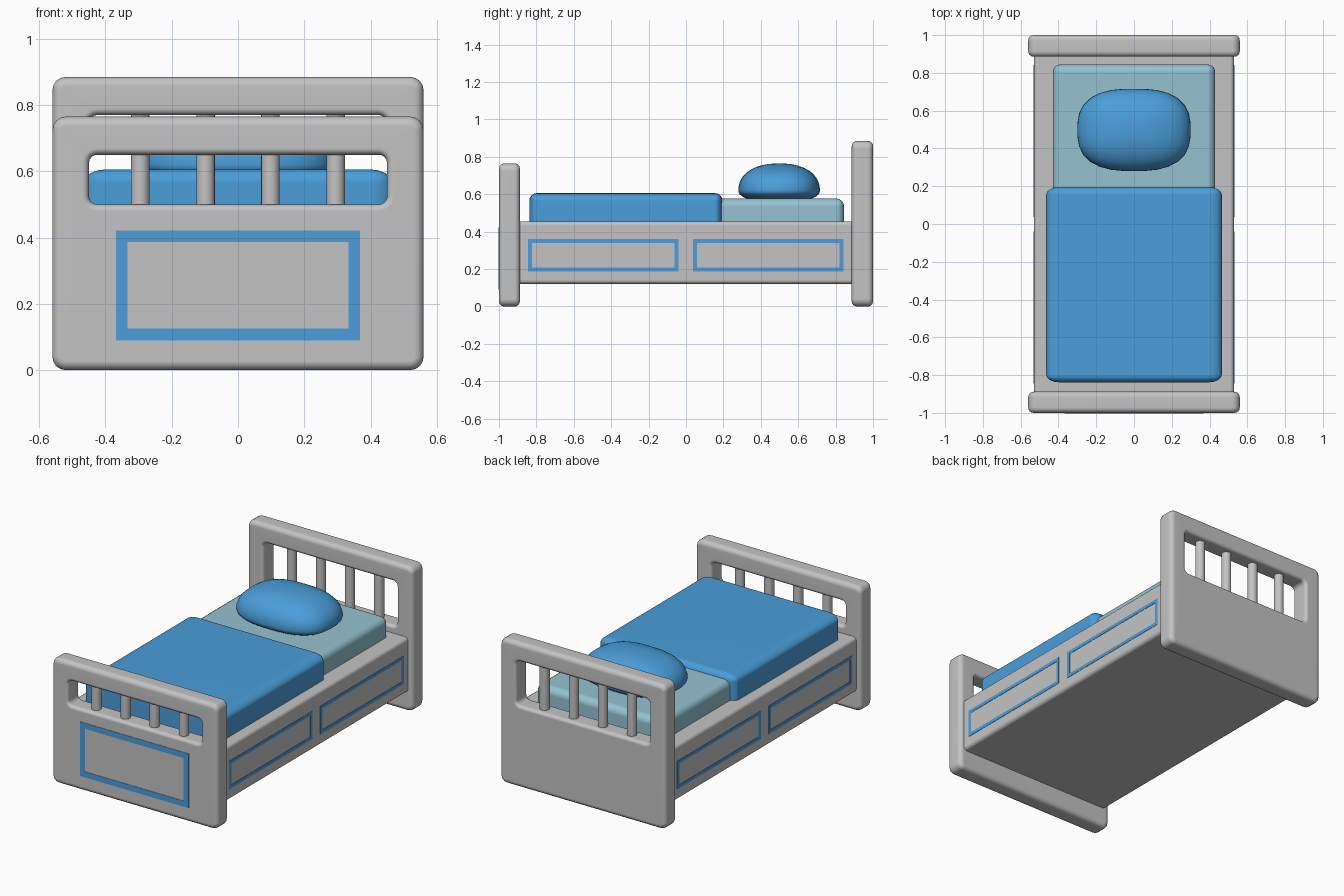
import bpy, bmesh, math
from mathutils import Vector

if "Cube" in bpy.data.objects:
    bpy.data.objects.remove(bpy.data.objects["Cube"])


def material(name, rgb):
    m = bpy.data.materials.new(name)
    m.diffuse_color = (*rgb, 1)
    m.use_nodes = True
    m.node_tree.nodes["Principled BSDF"].inputs["Base Color"].default_value = m.diffuse_color
    return m


GREY = material("grey paint", (0.55, 0.55, 0.56))
BLUE = material("blue fabric", (0.07, 0.34, 0.70))
PALE = material("pale blue sheet", (0.30, 0.54, 0.64))


def finish(bm, name, mat, smooth=True):
    bmesh.ops.recalc_face_normals(bm, faces=bm.faces[:])
    me = bpy.data.meshes.new(name)
    bm.to_mesh(me)
    bm.free()
    me.materials.append(mat)
    ob = bpy.data.objects.new(name, me)
    bpy.context.collection.objects.link(ob)
    if smooth:
        bpy.ops.object.select_all(action='DESELECT')
        ob.select_set(True)
        bpy.context.view_layer.objects.active = ob
        bpy.ops.object.shade_smooth_by_angle(angle=math.radians(40))
    return ob


def weighted(ob):
    w = ob.modifiers.new("weighted", 'WEIGHTED_NORMAL')
    w.keep_sharp = True


def rounded_rect(x0, x1, z0, z1, r, n=4):
    """Points of a rounded rectangle, n + 1 per corner (one if r is 0)."""
    pts = []
    corners = [(x1 - r, z1 - r), (x0 + r, z1 - r), (x0 + r, z0 + r), (x1 - r, z0 + r)]
    for i, (cx, cz) in enumerate(corners):
        for k in range(n + 1 if r else 1):
            a = math.pi / 2 * (i + (k / n if r else 0))
            pts.append((cx + r * math.cos(a), cz + r * math.sin(a)))
    return pts


def skin(rings, name, mat, smooth=True):
    """Quads between successive closed rings, last joined to first."""
    bm = bmesh.new()
    vs = [[bm.verts.new(p) for p in ring] for ring in rings]
    n = len(vs[0])
    for i, a in enumerate(vs):
        b = vs[(i + 1) % len(vs)]
        for k in range(n):
            bm.faces.new((a[k], a[(k + 1) % n], b[(k + 1) % n], b[k]))
    return finish(bm, name, mat, smooth)


def end_board(name, y0, y1, top, hole_top):
    """Board with a rounded window; rounded over on outer and inner edges."""
    rings = []

    def add(outer, inset, y):
        if outer:
            pts = rounded_rect(-0.56 + inset, 0.56 - inset, inset, top - inset, 0.04 - inset)
        else:
            pts = rounded_rect(-0.45 - inset, 0.45 + inset, 0.50 - inset,
                               hole_top + inset, 0.025 + inset)
        rings.append([(x, y, z) for x, z in pts])

    steps = 4
    for outer, b in ((True, 0.028), (False, 0.02)):
        arc = [(b * (1 - math.sin(a)), b * (1 - math.cos(a)))
               for a in (math.pi / 2 * k / steps for k in range(steps + 1))]
        front = [(i, y0 + d) for i, d in arc]
        back = [(i, y1 - d) for i, d in reversed(arc)]
        profile = front + back
        for i, y in (profile if outer else reversed(profile)):
            add(outer, i, y)
    weighted(skin(rings, name, GREY))
    # round bars in the window
    for i, x in enumerate((-0.295, -0.098, 0.098, 0.295)):
        bm = bmesh.new()
        bmesh.ops.create_cone(bm, cap_ends=True, segments=20, radius1=0.028, radius2=0.028,
                              depth=hole_top - 0.48)
        bmesh.ops.translate(bm, verts=bm.verts[:],
                            vec=(x, (y0 + y1) / 2, (hole_top + 0.50) / 2))
        finish(bm, f"{name}_bar_{i + 1}", GREY)


def soft_box(name, mat, lo, hi, bevel, stretch=1.0, segments=4):
    """Bevelled box; stretch widens the rounding along x."""
    lo, hi = Vector(lo), Vector(hi)
    size, mid = hi - lo, (lo + hi) / 2
    bm = bmesh.new()
    bmesh.ops.create_cube(bm, size=1)
    for v in bm.verts:
        v.co = Vector((v.co.x * size.x / stretch, v.co.y * size.y, v.co.z * size.z))
    bmesh.ops.bevel(bm, geom=bm.edges[:], offset=bevel, segments=segments,
                    profile=0.5, affect='EDGES')
    for v in bm.verts:
        v.co = Vector((v.co.x * stretch, v.co.y, v.co.z)) + mid
    ob = finish(bm, name, mat)
    weighted(ob)


def painted_frame(name, place, u0, u1, z0, z1, w):
    """Thin rectangular outline; place(u, z, d) maps it onto a surface."""
    outer = rounded_rect(u0, u1, z0, z1, 0)
    inner = rounded_rect(u0 + w, u1 - w, z0 + w, z1 - w, 0)
    rings = [[place(u, z, d) for u, z in pts]
             for pts, d in ((outer, -0.002), (outer, 0.002), (inner, 0.002), (inner, -0.002))]
    skin(rings, name, BLUE, smooth=False)


# end boards with bars
end_board("footboard", -1.0, -0.888, 0.765, 0.65)
end_board("headboard", 0.886, 1.0, 0.885, 0.77)

# bed base
soft_box("bed_base", GREY, (-0.53, -0.92, 0.12), (0.53, 0.92, 0.455), 0.022)

# painted outlines on the footboard and both sides
painted_frame("footboard_outline", lambda u, z, d: (u, -1.0 - d, z),
              -0.368, 0.368, 0.09, 0.422, 0.035)
for side, label in ((1, "right"), (-1, "left")):
    for part, (y0, y1) in (("front", (-0.845, -0.04)), ("rear", (0.037, 0.842))):
        painted_frame(f"{label}_{part}_outline",
                      lambda u, z, d: (side * (0.53 + d), u, z),
                      y0, y1, 0.188, 0.36, 0.021)

# bedding
soft_box("mattress", PALE, (-0.43, -0.81, 0.36), (0.43, 0.845, 0.577), 0.042)
soft_box("blanket", BLUE, (-0.465, -0.838, 0.36), (0.465, 0.195, 0.606), 0.04, stretch=1.7)

# pillow: rounded-square dome with a flatter underside
bm = bmesh.new()
bmesh.ops.create_uvsphere(bm, u_segments=32, v_segments=20, radius=1)
for v in bm.verts:
    x, y, z = v.co
    r = (abs(x) ** 2.7 + abs(y) ** 2.7) ** (1 / 2.7)
    s = 1 / (r ** 2.25 + abs(z) ** 2.25) ** (1 / 2.25)
    h = 0.145 if z > 0 else 0.065
    v.co = (x * s * 0.30, 0.498 + y * s * 0.218, 0.62 + z * s * h)
finish(bm, "pillow", BLUE)
